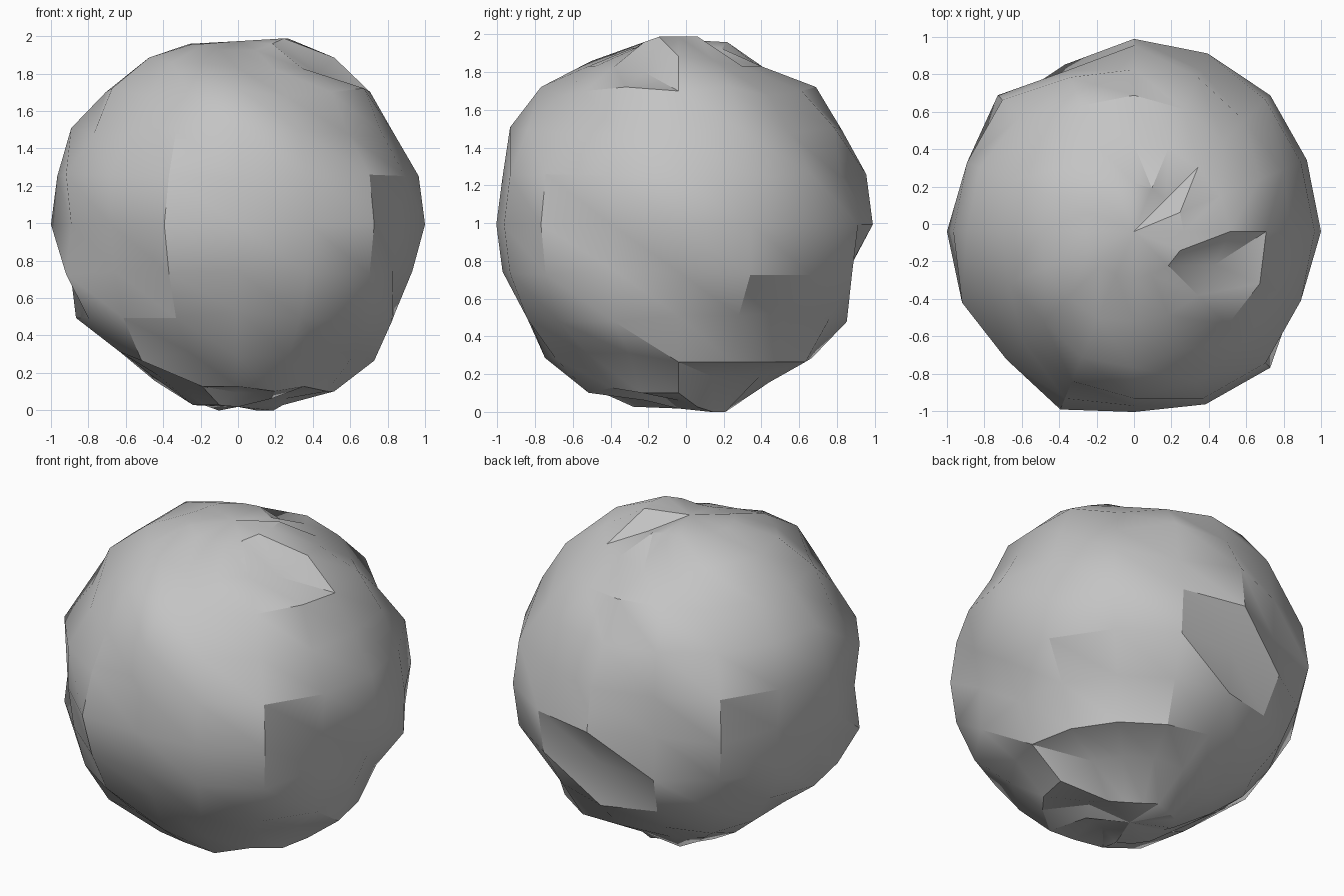
import bpy, bmesh, math

cube = bpy.data.objects.get("Cube")
if cube:
    bpy.data.objects.remove(cube, do_unlink=True)

SEGMENTS, RINGS = 16, 12
CENTRE = (0.0, -0.04, 0.993)

# Raised, shallow and deep points: latitude in degrees -> segment numbers
HIGH = {75: (0, 1, 15), 60: (0, 7, 9), 45: (1, 4, 5, 9, 11, 12, 15),
        30: (3, 5, 7, 8, 12), 15: (2, 4, 6, 9, 14), 0: (2, 3, 4, 6, 11, 14),
        -15: (1, 2, 3, 9, 14), -30: (4, 14, 15), -45: (0, 1, 2, 3, 10),
        -60: (0, 13, 15), -75: (2, 3, 5)}
LOW = {75: (3, 11, 12, 13), 60: (2, 3, 5, 12, 13, 14), 45: (2, 10, 13),
       30: (0, 2, 9, 10, 14, 15), 15: (3, 5, 12), 0: (9, 10, 12),
       -15: (0, 10, 12), -30: (0, 1, 7), -45: (5, 7, 9, 11, 14, 15),
       -60: (4, 5, 6, 7), -75: (0, 8, 14)}
DEEP = {75: (2,), 60: (4, 15), 0: (5, 7, 15), -15: (4, 8, 15),
        -30: (2, 12), -45: (8,), -60: (1, 2, 3, 8, 9, 10), -75: (12, 13, 15)}


def radius(lat, seg):
    for table, r in ((HIGH, 1.03), (LOW, 0.965), (DEEP, 0.93)):
        if seg in table.get(lat, ()):
            return r
    return 1.0


def point(lat, seg, r):
    a, b = math.radians(lat), math.tau * seg / SEGMENTS
    return (CENTRE[0] + r * math.cos(a) * math.cos(b),
            CENTRE[1] + r * math.cos(a) * math.sin(b),
            CENTRE[2] + r * math.sin(a))


# Lumpy ball: rings of points from top to bottom, closed by two poles
bm = bmesh.new()
step = 180 // RINGS
rings = [[bm.verts.new(point(lat, s, radius(lat, s))) for s in range(SEGMENTS)]
         for lat in range(90 - step, -90, -step)]
top = bm.verts.new(point(90, 0, 0.98))
bottom = bm.verts.new(point(-90, 0, 0.975))

for s in range(SEGMENTS):
    n = (s + 1) % SEGMENTS
    bm.faces.new((top, rings[0][s], rings[0][n]))
    bm.faces.new((bottom, rings[-1][n], rings[-1][s]))
    # Triangles split along a diagonal that spirals downwards
    for upper, lower in zip(rings, rings[1:]):
        bm.faces.new((upper[s], lower[s], lower[n]))
        bm.faces.new((upper[s], lower[n], upper[n]))
bmesh.ops.recalc_face_normals(bm, faces=bm.faces)

mesh = bpy.data.meshes.new("rock")
bm.to_mesh(mesh)
bm.free()
rock = bpy.data.objects.new("rock", mesh)
bpy.context.collection.objects.link(rock)

# Plain grey stone
grey = bpy.data.materials.new("stone grey")
grey.use_nodes = True
colour = (0.55, 0.55, 0.55, 1.0)
grey.diffuse_color = colour
grey.node_tree.nodes["Principled BSDF"].inputs["Base Color"].default_value = colour
mesh.materials.append(grey)

# Smooth shading with sharp creases
bpy.ops.object.select_all(action='DESELECT')
rock.select_set(True)
bpy.context.view_layer.objects.active = rock
bpy.ops.object.shade_smooth_by_angle(angle=math.radians(30))
